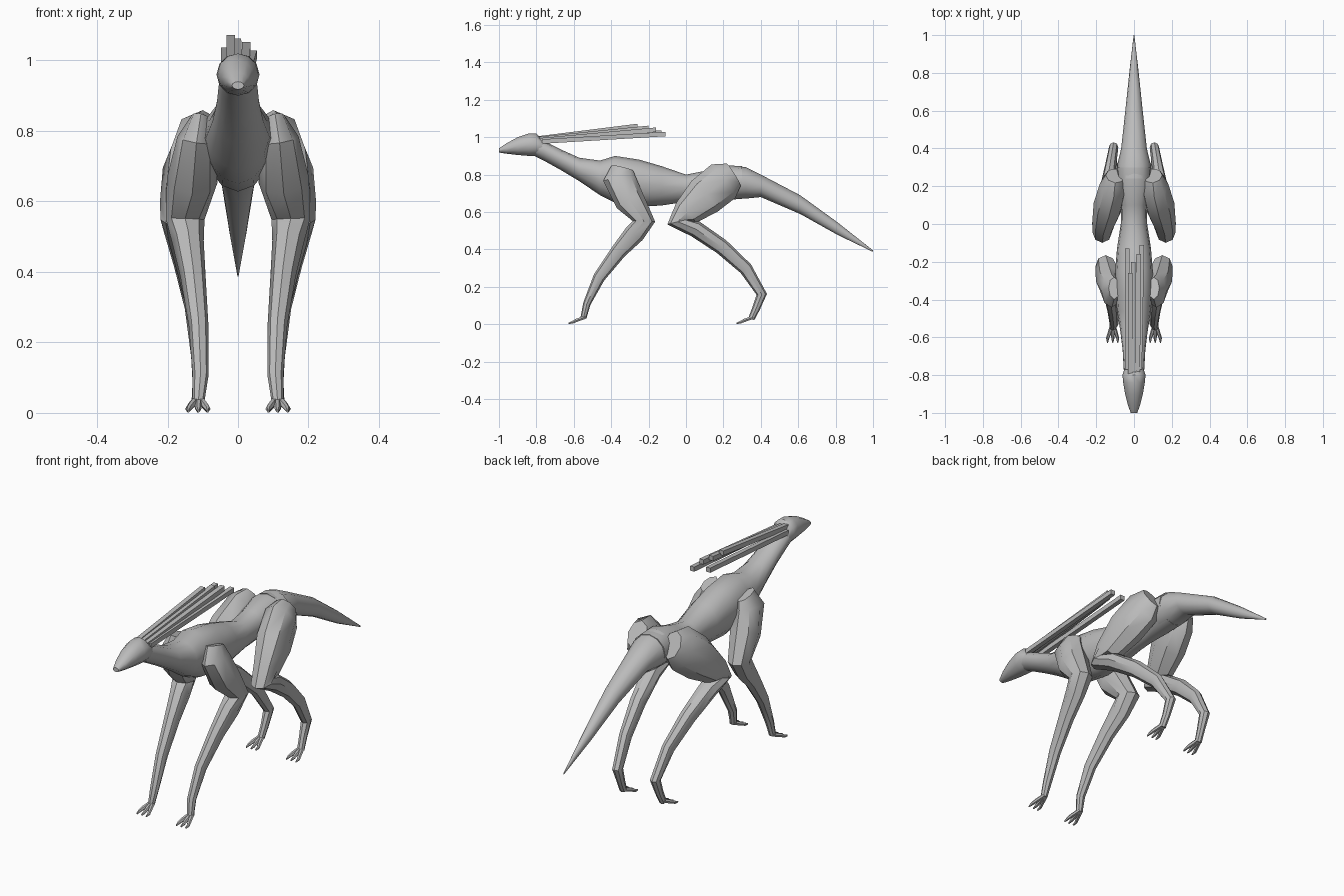
import bpy
import bmesh
from math import cos, sin, pi
from mathutils import Vector

cube = bpy.data.objects.get("Cube")
if cube:
    bpy.data.objects.remove(cube, do_unlink=True)

grey = bpy.data.materials.new("plain grey")
grey.use_nodes = True
tone = (0.5, 0.5, 0.5, 1)
grey.diffuse_color = tone
grey.node_tree.nodes["Principled BSDF"].inputs["Base Color"].default_value = tone


def finish(name, bm, angle):
    """Turn a bmesh into a shaded, named object."""
    bmesh.ops.recalc_face_normals(bm, faces=bm.faces)
    mesh = bpy.data.meshes.new(name)
    bm.to_mesh(mesh)
    bm.free()
    mesh.materials.append(grey)
    ob = bpy.data.objects.new(name, mesh)
    bpy.context.collection.objects.link(ob)
    bpy.ops.object.select_all(action='DESELECT')
    ob.select_set(True)
    bpy.context.view_layer.objects.active = ob
    bpy.ops.object.shade_smooth_by_angle(angle=angle)
    return ob


def loft(name, rings, angle=0.7):
    """Skin a list of point rings and cap both ends."""
    bm = bmesh.new()
    loops = [[bm.verts.new(p) for p in ring] for ring in rings]
    n = len(loops[0])
    for a, b in zip(loops, loops[1:]):
        for i in range(n):
            j = (i + 1) % n
            bm.faces.new((a[i], a[j], b[j], b[i]))
    bm.faces.new(loops[0])
    bm.faces.new(loops[-1])
    return finish(name, bm, angle)


def body_part(name, stations, sides=12, egg=0.0):
    """Stations along y: (y, top, bottom, half width)."""
    rings = []
    for y, top, bottom, w in stations:
        mid, h = (top + bottom) / 2, (top - bottom) / 2
        turns = [2 * pi * i / sides for i in range(sides)]
        rings.append([(w * cos(t) * (1 + egg * sin(t)), y, mid + h * sin(t)) for t in turns])
    return loft(name, rings)


def limb(name, path, side, sides=8):
    """Path of (x, y, z, radius across, radius in the side plane)."""
    pts = [Vector(p[:3]) for p in path]
    steps = [(b - a).normalized() for a, b in zip(pts, pts[1:])]
    rings = []
    for i, (c, p) in enumerate(zip(pts, path)):
        d = steps[max(i - 1, 0)] + steps[min(i, len(steps) - 1)]
        u = Vector((0, -d.z, d.y)).normalized()
        v = u.cross(d).normalized()
        ring = []
        for k in range(sides):
            t = 2 * pi * k / sides
            q = c + v * p[3] * cos(t) + u * p[4] * sin(t)
            ring.append((q.x * side, q.y, q.z))
        rings.append(ring)
    return loft(name, rings)


# Head with tapering snout
body_part("head", [
    (-1.0, .94, .918, .017), (-.96, .967, .912, .032), (-.9, 1.0, .905, .047),
    (-.84, 1.02, .9, .057), (-.8, 1.02, .9, .061), (-.765, .985, .91, .05)])

# Neck, chest, waist and hips
body_part("torso", [
    (-.83, 1.0, .91, .05), (-.76, .98, .875, .055), (-.67, .935, .825, .06),
    (-.57, .89, .765, .072), (-.46, .875, .69, .09), (-.38, .9, .65, .097),
    (-.25, .88, .628, .1), (-.13, .845, .635, .09), (0, .8, .655, .07),
    (.1, .82, .66, .068), (.2, .85, .665, .088), (.3, .845, .67, .09)], egg=0.1)

# Long tail
body_part("tail", [
    (.24, .85, .67, .09), (.32, .84, .672, .087), (.4, .8, .68, .068),
    (.61, .69, .59, .045), (.81, .545, .478, .024), (1.0, .395, .387, .002)])

front_path = [
    (.105, -.34, .835, .03, .06), (.118, -.355, .775, .055, .088),
    (.13, -.3, .66, .072, .08), (.15, -.225, .55, .055, .06),
    (.142, -.275, .485, .045, .055), (.128, -.36, .39, .036, .042),
    (.112, -.465, .25, .028, .032), (.106, -.53, .11, .023, .02),
    (.112, -.548, .035, .017, .016)]

hind_path = [
    (.1, .255, .8, .05, .07), (.108, .2, .765, .075, .11),
    (.135, .1, .685, .08, .108), (.162, 0, .595, .06, .075),
    (.168, -.043, .547, .052, .058), (.162, .05, .51, .047, .045),
    (.143, .19, .415, .038, .042), (.122, .32, .297, .029, .036),
    (.108, .405, .16, .025, .028), (.11, .375, .085, .019, .021),
    (.114, .35, .03, .018, .017)]

# Legs and their clawed toes on both sides
for side, label in ((1, "left"), (-1, "right")):
    for name, path in (("front", front_path), ("hind", hind_path)):
        limb(f"{name}_leg_{label}", path, side)
        x, y = path[-1][:2]
        for i, dx in enumerate((-.026, 0, .028)):
            limb(f"{name}_toe_{label}_{i + 1}", [
                (x + dx * .2, y + .01, .038, .01, .01),
                (x + dx * .7, y - .035, .022, .01, .01),
                (x + dx, y - .058, .011, .008, .008),
                (x + dx, y - .08, .005, .003, .004)], side, 6)

# Straight square crest rods sweeping back from the head
rods = [
    ((-.02, -.86, .985), (-.02, -.26, 1.06)),
    ((0, -.84, .985), (-.003, -.2, 1.05)),
    ((.02, -.82, .98), (.024, -.16, 1.04)),
    ((.03, -.77, .977), (.042, -.11, 1.017)),
    ((-.036, -.77, .977), (-.036, -.13, 1.025))]
for i, (a, b) in enumerate(rods):
    r = .012
    corners = [(-r, -r), (r, -r), (r, r), (-r, r)]
    rings = [[(p[0] + cx, p[1], p[2] + cz) for cx, cz in corners] for p in (a, b)]
    loft(f"crest_rod_{i + 1}", rings, 0.5)
